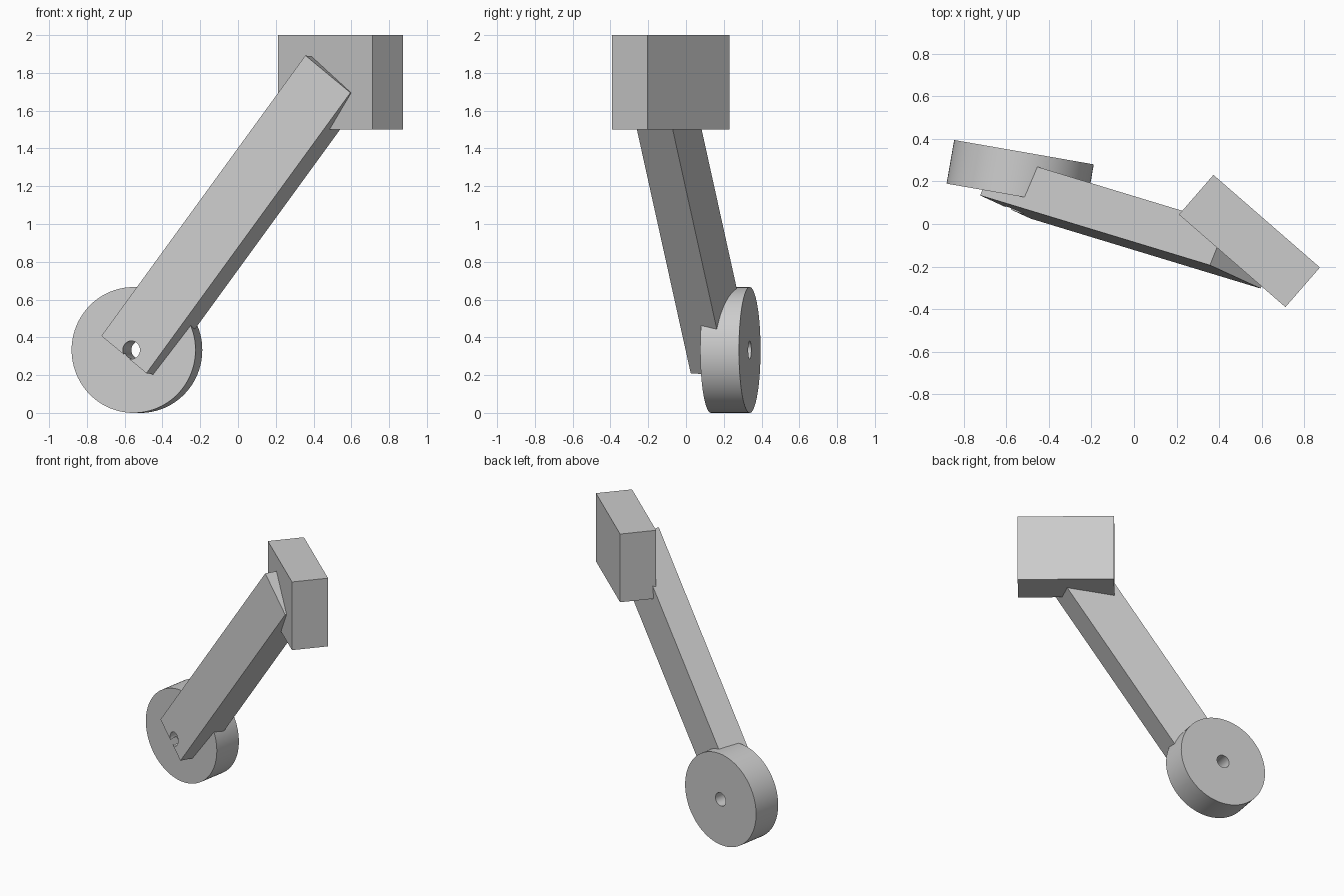
import bpy
from math import radians
from mathutils import Matrix, Vector

# Remove the default cube only
default = bpy.data.objects.get("Cube")
if default:
    bpy.data.objects.remove(default, do_unlink=True)

# Single flat colour
GREY = (0.6, 0.6, 0.6, 1.0)
grey = bpy.data.materials.new("plain grey")
grey.use_nodes = True
grey.diffuse_color = GREY
for node in grey.node_tree.nodes:
    if node.type == 'BSDF_PRINCIPLED':
        node.inputs["Base Color"].default_value = GREY


def finish(name):
    obj = bpy.context.object
    obj.name = obj.data.name = name
    obj.data.materials.append(grey)
    return obj


def block(name, size, frame):
    bpy.ops.mesh.primitive_cube_add(size=1)
    obj = finish(name)
    obj.data.transform(frame @ Matrix.Diagonal((*size, 1)))
    return obj


def cylinder(name, radius, depth, sides, frame):
    bpy.ops.mesh.primitive_cylinder_add(radius=radius, depth=depth, vertices=sides)
    obj = finish(name)
    obj.data.transform(frame)
    return obj


# Mounting block at the top
block("mounting_block", (0.663, 0.247, 0.5),
      Matrix.Translation((0.5425, -0.08, 1.75)) @ Matrix.Rotation(radians(-41), 4, 'Z'))

# Slanted arm, framed by its front right edge and its width direction
THICK = 0.208
top = Vector((0.595, -0.303, 1.695))
bottom = Vector((-0.485, 0.025, 0.21))
along = (top - bottom).normalized()
across = Vector((-0.24, 0.11, 0.195))
across = across - along * across.dot(along)
width = across.length
across.normalize()
back = across.cross(along)
centre = (top + bottom) / 2 + across * width / 2 + back * THICK / 2
arm_frame = Matrix.Translation(centre) @ Matrix((across, back, along)).transposed().to_4x4()
arm = block("arm", (width, THICK, (top - bottom).length), arm_frame)

# Wheel with its axle lying level
wheel_frame = (Matrix.Translation((-0.535, 0.235, 0.333))
               @ Matrix.Rotation(radians(-9.9), 4, 'Z')
               @ Matrix.Rotation(radians(-90), 4, 'X'))
wheel = cylinder("wheel", 0.333, THICK, 96, wheel_frame)

# Axle hole through both wheel and arm
cutter = cylinder("axle_hole_cutter", 0.048, 1.2, 48, wheel_frame)
cutter.hide_render = True
for obj in (arm, wheel):
    bpy.ops.object.select_all(action='DESELECT')
    obj.select_set(True)
    bpy.context.view_layer.objects.active = obj
    hole = obj.modifiers.new("axle hole", 'BOOLEAN')
    hole.operation = 'DIFFERENCE'
    hole.solver = 'EXACT'
    hole.object = cutter
    bpy.ops.object.modifier_apply(modifier=hole.name)
    bpy.ops.object.shade_smooth_by_angle(angle=radians(30))
bpy.data.objects.remove(cutter, do_unlink=True)
